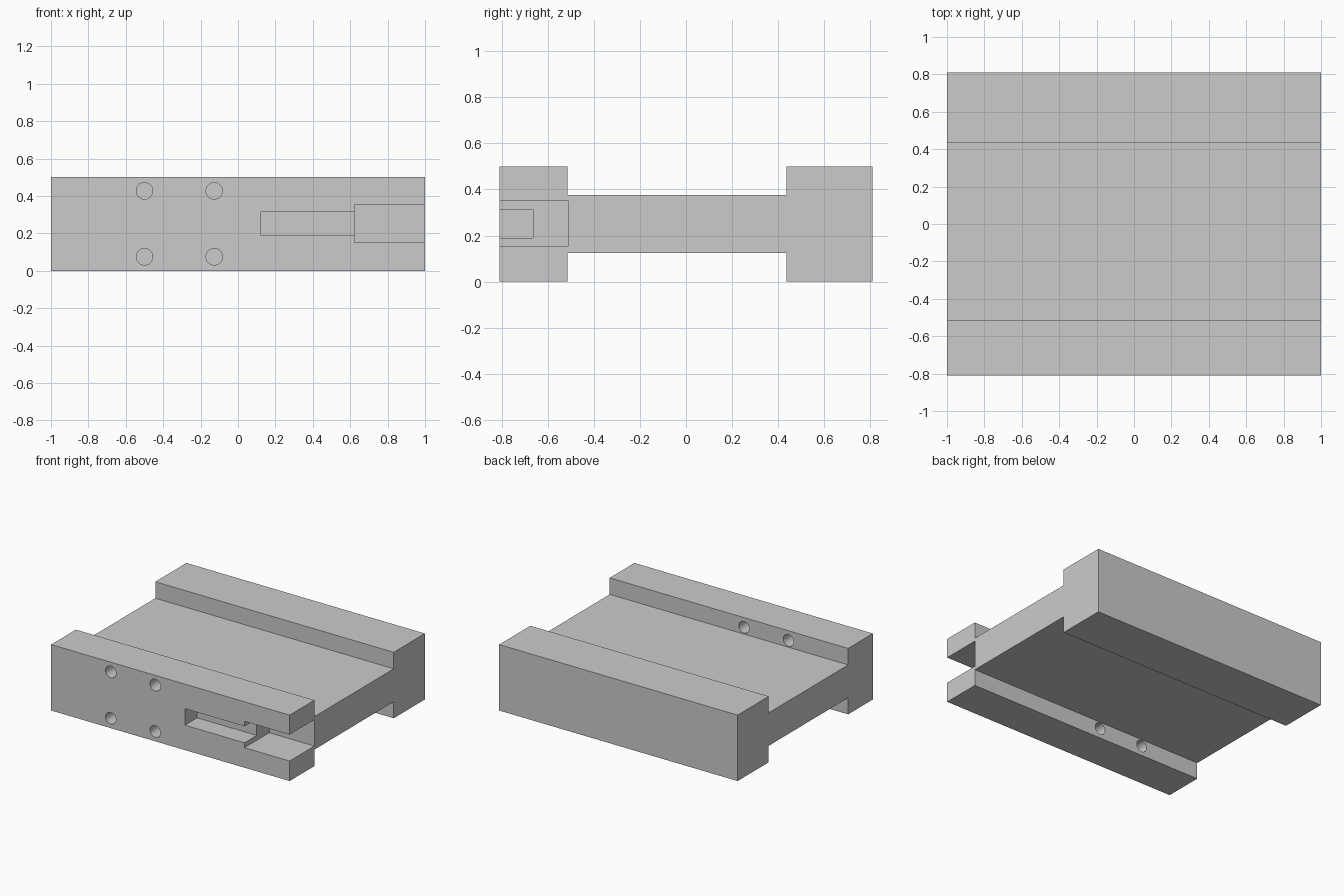
import bpy, bmesh
from mathutils import Matrix, Vector

if "Cube" in bpy.data.objects:
    bpy.data.objects.remove(bpy.data.objects["Cube"])

FRONT, INNER, REAR_STEP, BACK = -0.81, -0.514, 0.437, 0.81


def make_object(name, bm):
    bmesh.ops.recalc_face_normals(bm, faces=bm.faces)
    mesh = bpy.data.meshes.new(name)
    bm.to_mesh(mesh)
    bm.free()
    obj = bpy.data.objects.new(name, mesh)
    bpy.context.collection.objects.link(obj)
    return obj


def box(name, lo, hi):
    lo, hi = Vector(lo), Vector(hi)
    bm = bmesh.new()
    bmesh.ops.create_cube(bm, size=1, matrix=Matrix.Translation((lo + hi) / 2)
                          @ Matrix.Diagonal((*(hi - lo), 1)))
    return make_object(name, bm)


def hole(name, x, z, radius=0.044):
    y0, y1 = FRONT - 0.05, INNER + 0.05
    bm = bmesh.new()
    bmesh.ops.create_cone(bm, cap_ends=True, segments=48, radius1=radius,
                          radius2=radius, depth=y1 - y0,
                          matrix=Matrix.Translation((x, (y0 + y1) / 2, z))
                          @ Matrix.Rotation(1.57079633, 4, 'X'))
    return make_object(name, bm)


def cut(target, cutter):
    mod = target.modifiers.new(cutter.name, 'BOOLEAN')
    mod.operation = 'DIFFERENCE'
    mod.solver = 'EXACT'
    mod.object = cutter
    bpy.context.view_layer.objects.active = target
    bpy.ops.object.modifier_apply(modifier=mod.name)
    bpy.data.objects.remove(cutter)


# H-shaped body profile (y, z), extruded along x
profile = [(FRONT, 0), (INNER, 0), (INNER, 0.125), (REAR_STEP, 0.125),
           (REAR_STEP, 0), (BACK, 0), (BACK, 0.5), (REAR_STEP, 0.5),
           (REAR_STEP, 0.375), (INNER, 0.375), (INNER, 0.5), (FRONT, 0.5)]
bm = bmesh.new()
face = bm.faces.new([bm.verts.new((-1, y, z)) for y, z in profile])
ext = bmesh.ops.extrude_face_region(bm, geom=[face])
bmesh.ops.translate(bm, vec=(2, 0, 0),
                    verts=[v for v in ext['geom'] if isinstance(v, bmesh.types.BMVert)])
body = make_object("channel_block", bm)

# Stepped slot: narrow shallow pocket opening into a wide end notch
cut(body, box("end_notch", (0.622, FRONT - 0.1, 0.152), (1.1, INNER + 0.001, 0.352)))
cut(body, box("narrow_slot", (0.123, FRONT - 0.1, 0.189), (0.7, -0.664, 0.314)))

# Bolt holes through the front flange
for x in (-0.5, -0.127):
    for z in (0.075, 0.427):
        cut(body, hole("bolt_hole", x, z))

# Smooth hole walls, crisp edges elsewhere
bpy.ops.object.select_all(action='DESELECT')
body.select_set(True)
bpy.context.view_layer.objects.active = body
bpy.ops.object.shade_smooth_by_angle()
